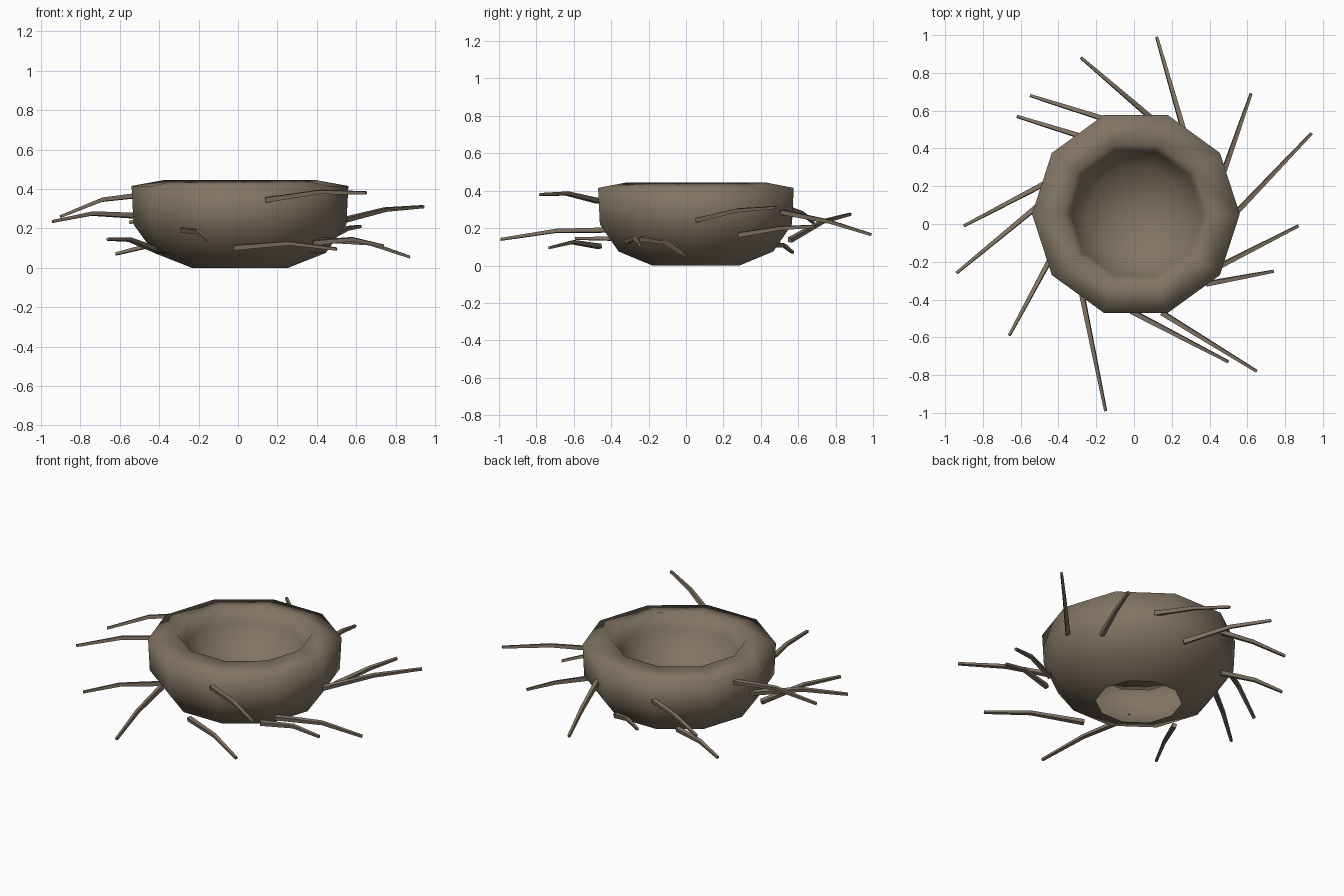
import bpy, bmesh, math
from mathutils import Vector

if "Cube" in bpy.data.objects:
    bpy.data.objects.remove(bpy.data.objects["Cube"])

bark = bpy.data.materials.new("dry_twig_brown")
bark.diffuse_color = (0.22, 0.176, 0.125, 1)
bark.use_nodes = True
bark.node_tree.nodes["Principled BSDF"].inputs["Base Color"].default_value = bark.diffuse_color


def finish(name, bm, smooth):
    mesh = bpy.data.meshes.new(name)
    bm.to_mesh(mesh)
    bm.free()
    mesh.materials.append(bark)
    for p in mesh.polygons:
        p.use_smooth = smooth
    ob = bpy.data.objects.new(name, mesh)
    bpy.context.collection.objects.link(ob)
    return ob


def bridge(bm, a, b):
    n = len(a)
    for i in range(n):
        j = (i + 1) % n
        bm.faces.new((a[i], a[j], b[j], b[i]))


# Nest bowl: ten-sided revolved shell, open underneath, with a hollow on top
SIDES = 10
CENTER = Vector((0.01, 0.053, 0))
profile = [(0.245, 0.0), (0.435, 0.075), (0.54, 0.22), (0.55, 0.415),
           (0.385, 0.445), (0.345, 0.36), (0.26, 0.22)]
bm = bmesh.new()
rings = []
for r, z in profile:
    ring = []
    for i in range(SIDES):
        a = 2 * math.pi * i / SIDES
        ring.append(bm.verts.new(CENTER + Vector((r * math.cos(a), r * math.sin(a), z))))
    rings.append(ring)
for lower, upper in zip(rings, rings[1:]):
    bridge(bm, lower, upper)
floor = bm.verts.new(CENTER + Vector((0, 0, 0.17)))
for i in range(SIDES):
    bm.faces.new((rings[-1][i], rings[-1][(i + 1) % SIDES], floor))
finish("nest_bowl", bm, True)


# Loose twigs: base, height at the bend, tip; each bends half way and tapers
def twig(index, base, bend_z, tip):
    base, tip = Vector(base), Vector(tip)
    bend = (base + tip) / 2
    bend.z = bend_z
    start = base + (base - bend).normalized() * 0.04
    bm = bmesh.new()
    flow = (tip - start).normalized()
    side = flow.cross(Vector((0, 0, 1))).normalized()
    up = side.cross(flow)
    loops = []
    for p, r in ((start, 0.018), (bend, 0.014), (tip, 0.010)):
        loops.append([bm.verts.new(p + r * (side * math.cos(k * math.pi / 2 + 0.6)
                                            + up * math.sin(k * math.pi / 2 + 0.6)))
                      for k in range(4)])
    bridge(bm, loops[0], loops[1])
    bridge(bm, loops[1], loops[2])
    bm.faces.new(loops[0])
    bm.faces.new(loops[2])
    bmesh.ops.recalc_face_normals(bm, faces=bm.faces)
    finish("twig_%02d" % index, bm, False)


twigs = [
    ((0.25, 0.54, 0.28), 0.235, (0.12, 0.99, 0.165)),
    ((0.07, 0.58, 0.15), 0.235, (-0.28, 0.88, 0.275)),
    ((-0.17, 0.56, 0.30), 0.28, (-0.55, 0.68, 0.23)),
    ((-0.30, 0.47, 0.11), 0.11, (-0.62, 0.57, 0.07)),
    ((-0.48, 0.21, 0.37), 0.345, (-0.90, -0.01, 0.26)),
    ((-0.54, 0.07, 0.265), 0.275, (-0.94, -0.26, 0.235)),
    ((-0.44, -0.18, 0.10), 0.143, (-0.66, -0.59, 0.145)),
    ((-0.27, -0.40, 0.19), 0.185, (-0.15, -0.99, 0.14)),
    ((0.02, -0.48, 0.105), 0.125, (0.50, -0.73, 0.095)),
    ((0.18, -0.49, 0.35), 0.385, (0.65, -0.78, 0.38)),
    ((0.42, -0.31, 0.13), 0.145, (0.74, -0.25, 0.11)),
    ((0.46, -0.22, 0.14), 0.125, (0.87, -0.01, 0.055)),
    ((0.55, 0.07, 0.245), 0.295, (0.94, 0.48, 0.31)),
    ((0.49, 0.32, 0.17), 0.20, (0.62, 0.69, 0.21)),
]
for i, (base, bend_z, tip) in enumerate(twigs, 1):
    twig(i, base, bend_z, tip)
